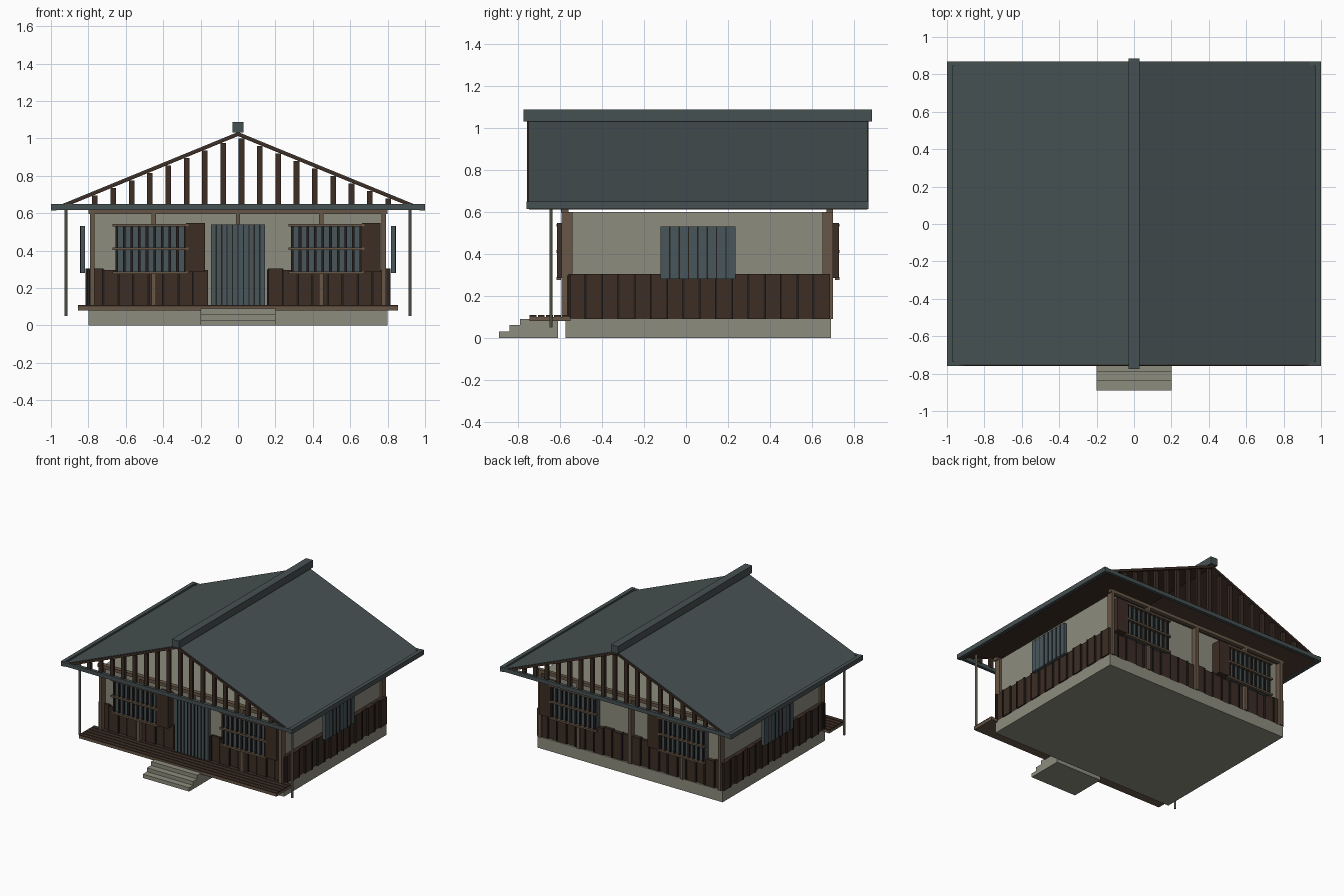
import bpy, bmesh, math
from mathutils import Matrix, Vector

if "Cube" in bpy.data.objects:
    bpy.data.objects.remove(bpy.data.objects["Cube"])


def material(name, rgb):
    m = bpy.data.materials.new(name)
    m.diffuse_color = (*rgb, 1)
    m.use_nodes = True
    m.node_tree.nodes["Principled BSDF"].inputs["Base Color"].default_value = m.diffuse_color
    return m


SLATE = material("slate", (0.062, 0.082, 0.084))
PANE = material("blue grey lattice", (0.066, 0.094, 0.105))
CREAM = material("plaster", (0.27, 0.265, 0.21))
DARK = material("dark timber", (0.046, 0.026, 0.018))
BROWN = material("brown timber", (0.135, 0.095, 0.062))
SHADOW = material("dark groove", (0.018, 0.014, 0.012))


def boxes(name, mat, items):
    """One object from boxes given as (x0, x1, y0, y1, z0, z1)."""
    bm = bmesh.new()
    for x0, x1, y0, y1, z0, z1 in items:
        c = Vector(((x0 + x1) / 2, (y0 + y1) / 2, (z0 + z1) / 2))
        s = Matrix.Diagonal((abs(x1 - x0), abs(y1 - y0), abs(z1 - z0), 1))
        bmesh.ops.create_cube(bm, size=1, matrix=Matrix.Translation(c) @ s)
    return finish(name, mat, bm)


def finish(name, mat, bm):
    bmesh.ops.recalc_face_normals(bm, faces=bm.faces)
    me = bpy.data.meshes.new(name)
    bm.to_mesh(me)
    bm.free()
    me.materials.append(mat)
    ob = bpy.data.objects.new(name, me)
    bpy.context.collection.objects.link(ob)
    return ob


def extrude_y(name, mat, profile, spans):
    """Extrude an x-z profile over each (y0, y1) span."""
    bm = bmesh.new()
    for y0, y1 in spans:
        f = bm.faces.new([bm.verts.new((x, y0, z)) for x, z in profile])
        r = bmesh.ops.extrude_face_region(bm, geom=[f])
        vs = [v for v in r["geom"] if isinstance(v, bmesh.types.BMVert)]
        bmesh.ops.translate(bm, verts=vs, vec=(0, y1 - y0, 0))
    return finish(name, mat, bm)


# Foundation, walls and entrance steps
boxes("plinth", CREAM, [(-.8, .8, -.575, .69, 0, .09)])
boxes("plaster_walls", CREAM, [(-.775, .775, -.545, .655, .09, .6)])
boxes("entrance_steps", CREAM,
      [(-.2, .2, -.89 + .05 * i, -.61, .03 * i, .03 * i + .03) for i in range(3)])

# Porch deck: frame, boards and the gaps showing beneath
boxes("deck_frame", BROWN, [(-.855, .855, -.745, -.55, .08, .1)])
rows = 5
w = .195 / rows
boxes("deck_boards", DARK,
      [(-.855, .855, -.745 + w * i, -.751 + w * (i + 1), .1, .108) for i in range(rows)])

# Lower siding: boards of alternating depth with narrow battens
boards, grooves = [], []
for i in range(20):
    a = -.8 + i * .08
    d = .008 * (i % 2)
    top = .297 + .008 * (i % 3 == 0)
    boards.append((a, a + .08, .65, .675 + d, .09, top))
    grooves.append((a - .006, a + .006, .65, .687, .09, .3))
    if abs(a + .04) > .145:
        boards.append((a, a + .08, -.558 - d, -.54, .1, top))
        grooves.append((a - .006, a + .006, -.57, -.54, .1, .3))
for s in (-1, 1):
    for i in range(16):
        a = -.555 + i * .0775
        boards.append((s * .77, s * (.8 + .01 * (i % 2)), a, a + .0775, .09, .305))
        grooves.append((s * .77, s * .815, a - .005, a + .005, .09, .305))
boxes("siding_boards", DARK, boards)
boxes("siding_battens", SHADOW, grooves)

# Timber posts and head beams at the front and back
posts = []
for x in (-.778, -.45, 0, .445, .778):
    z0 = .54 if x == 0 else .1
    posts.append((x - .012, x + .012, -.592, -.54, z0, .6))
    posts.append((x - .012, x + .012, .65, .7, .09, .6))
boxes("posts", BROWN, posts)
boxes("head_beams", BROWN, [(-.8, .8, -.595, -.56, .595, .62),
                            (-.8, .8, .67, .7, .595, .62)])

# Sliding entrance door with vertical bars
boxes("door", PANE, [(-.145, .145, -.58, -.54, .108, .54)])
boxes("door_bars", SHADOW,
      [(-.145 + .029 * i - .003, -.145 + .029 * i + .003, -.586, -.57, .108, .54)
       for i in range(1, 10)])

# Lattice windows with rails and shutter boxes, front and back
panes, bars, rails, shutters = [], [], [], []
for wall, out in ((-.54, -1), (.65, 1)):
    face = -.595 if out < 0 else .71
    for x0 in (-.655, .285):
        x1 = x0 + .378
        panes.append((x0, x1, wall, face, .285, .535))
        for i in range(10):
            x = x0 + .006 + i * (.366 / 9)
            bars.append((x - .007, x + .007, face - out * .01, face + out * .012, .285, .535))
        for z in (.282, .41, .536):
            rails.append((x0 - .015, x1 + .012, face, face + out * .022, z - .007, z + .007))
        shutters.append((x1, x1 + .1, wall, face + out * .02, .285, .547))
boxes("window_panes", PANE, panes)
boxes("window_bars", SHADOW, bars)
boxes("window_rails", BROWN, rails)
boxes("shutter_boxes", DARK, shutters)

# Side lattice windows
lattice, gaps = [], []
for s in (-1, 1):
    lattice.append((s * .818, s * .843, -.122, .235, .28, .53))
    for i in range(1, 8):
        y = -.122 + i * .357 / 8
        gaps.append((s * .83, s * .846, y - .003, y + .003, .28, .53))
boxes("side_windows", PANE, lattice)
boxes("side_window_bars", SHADOW, gaps)

# Gabled roof: slate skin, timber underside and barge boards
R = .41                       # roof slope


def roof_band(top, thick, half):
    upper = [(-half, top - R * half), (0, top), (half, top - R * half)]
    return upper + [(x, z - thick) for x, z in reversed(upper)]


extrude_y("roof_slate", SLATE, roof_band(1.034, .01, .99), [(-.75, .865)])
extrude_y("roof_underside", DARK, roof_band(1.024, .008, .985), [(-.749, .864)])
extrude_y("barge_boards", DARK, roof_band(1.03, .018, .95),
          [(-.757, -.742), (.855, .869)])
boxes("ridge_cap", SLATE, [(-.03, .03, -.775, .885, 1.03, 1.087)])

# Eave frame running all around the roof base
frame = [(-1, 1, -.76, -.735, .618, .648), (-1, 1, .845, .87, .618, .648)]
frame += [(s * .97, s, -.76, .87, .613, .65) for s in (-1, 1)]
boxes("eave_frame", SLATE, frame)

# Open gable slats
slats = []
for i in range(17):
    x = -.765 + .098 * i
    top = 1.012 - R * (abs(x) + .01)
    for y in (-.75, .84):
        slats.append((x - .015, x + .015, y, y + .02, .64, top))
boxes("gable_slats", DARK, slats)

# Rain pipes at the front corners
bm = bmesh.new()
for s in (-1, 1):
    bmesh.ops.create_cone(bm, cap_ends=True, segments=8, radius1=.008, radius2=.008,
                          depth=.575, matrix=Matrix.Translation((s * .92, -.643, .3375)))
finish("rain_pipes", CREAM, bm)
